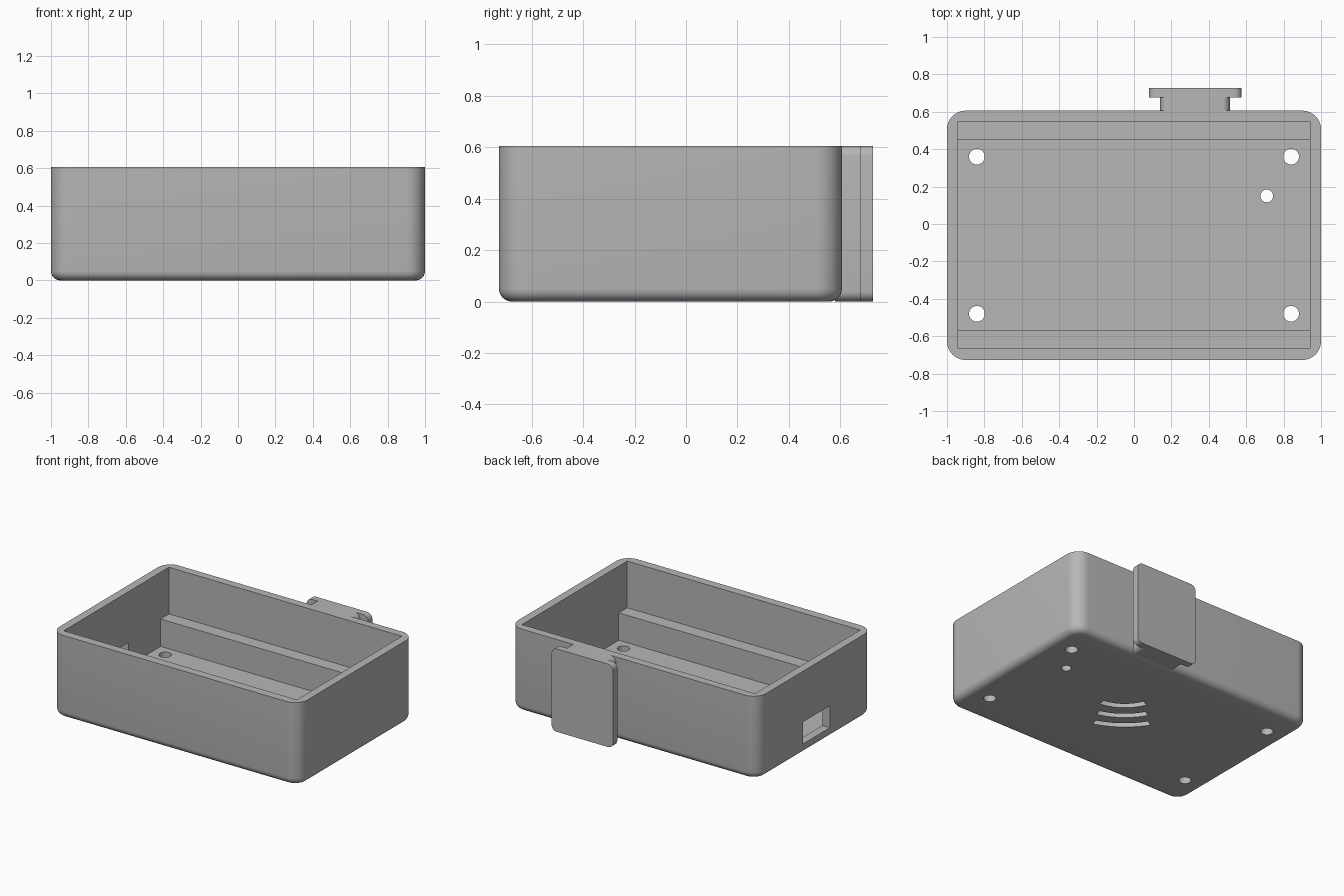
import bpy, bmesh, math
from mathutils import Vector

cube = bpy.data.objects.get("Cube")
if cube:
    bpy.data.objects.remove(cube, do_unlink=True)

HEIGHT, FLOOR = 0.605, 0.065
FRONT, BACK = -0.727, 0.606

grey = bpy.data.materials.new("plain grey")
grey.use_nodes = True
grey.diffuse_color = (0.47, 0.47, 0.47, 1)
grey.node_tree.nodes["Principled BSDF"].inputs["Base Color"].default_value = grey.diffuse_color


def finish(bm, name):
    bmesh.ops.recalc_face_normals(bm, faces=bm.faces)
    mesh = bpy.data.meshes.new(name)
    bm.to_mesh(mesh)
    bm.free()
    mesh.materials.append(grey)
    obj = bpy.data.objects.new(name, mesh)
    bpy.context.collection.objects.link(obj)
    return obj


def block(lo, hi):
    """Axis-aligned box between two corners, as a bmesh."""
    bm = bmesh.new()
    bmesh.ops.create_cube(bm, size=1)
    for v in bm.verts:
        v.co = [l + (c + 0.5) * (h - l) for l, h, c in zip(lo, hi, v.co)]
    return bm


def along(edge, axis):
    d = edge.verts[0].co - edge.verts[1].co
    return abs(d[axis]) > 0.99 * d.length


def bevel(bm, edges, radius, segments):
    bmesh.ops.bevel(bm, geom=edges, offset=radius, segments=segments,
                    profile=0.5, affect='EDGES', clamp_overlap=True)


def prism(points, push, name):
    """Extrude a flat outline along the push vector."""
    bm = bmesh.new()
    face = bm.faces.new([bm.verts.new(p) for p in points])
    new = bmesh.ops.extrude_face_region(bm, geom=[face])["geom"]
    bmesh.ops.translate(bm, vec=push, verts=[g for g in new if isinstance(g, bmesh.types.BMVert)])
    return finish(bm, name)


def select_only(obj):
    bpy.ops.object.select_all(action='DESELECT')
    obj.select_set(True)
    bpy.context.view_layer.objects.active = obj


def cut(target, cutter):
    select_only(target)
    mod = target.modifiers.new("cut", 'BOOLEAN')
    mod.operation, mod.solver, mod.object = 'DIFFERENCE', 'EXACT', cutter
    bpy.ops.object.modifier_apply(modifier=mod.name)
    bpy.data.objects.remove(cutter, do_unlink=True)


def smooth(obj):
    select_only(obj)
    bpy.ops.object.shade_smooth_by_angle(angle=math.radians(30))


# Tray body with round upright corners and a rounded bottom rim
bm = block((-1, FRONT, 0), (1, BACK, HEIGHT))
bevel(bm, [e for e in bm.edges if along(e, 2)], 0.1, 10)
bevel(bm, [e for e in bm.edges if all(v.co.z < 0.001 for v in e.verts)], 0.05, 6)
body = finish(bm, "tray_body")

# Stepped cavity leaving a ledge along the front and back walls
LEDGE, RIM = 0.265, HEIGHT + 0.1
outline = [(-0.665, RIM), (-0.665, LEDGE), (-0.567, LEDGE), (-0.567, FLOOR),
           (0.45, FLOOR), (0.45, LEDGE), (0.547, LEDGE), (0.547, RIM)]
cut(body, prism([(-0.94, y, z) for y, z in outline], (1.88, 0, 0), "cavity_cutter"))

# Cable port through one end wall
cut(body, finish(block((-1.1, -0.23, 0.075), (-0.9, 0.08, 0.235)), "port_cutter"))

# Screw holes and one small button hole through the floor
holes = [(x, y, 0.042) for x in (-0.84, 0.84) for y in (-0.48, 0.36)]
for x, y, radius in holes + [(0.71, 0.15, 0.034)]:
    ring = [(x + radius * math.cos(a), y + radius * math.sin(a), -0.1)
            for a in (math.tau * i / 32 for i in range(32))]
    cut(body, prism(ring, (0, 0, 0.25), "hole_cutter"))

# Three curved blind grooves in the underside
centre, heading = Vector((0.276, 0.234, -0.1)), math.atan2(-0.79, -0.61)
for radius, half_length in ((0.28, 0.15), (0.41, 0.165), (0.535, 0.185)):
    spread = half_length / radius
    angles = [heading + spread * (i / 6 - 1) for i in range(13)]
    arc = [(radius - 0.025, a) for a in angles] + [(radius + 0.025, a) for a in reversed(angles)]
    points = [centre + Vector((r * math.cos(a), r * math.sin(a), 0)) for r, a in arc]
    cut(body, prism(points, (0, 0, 0.135), "groove_cutter"))
smooth(body)

# Clip on the back: a neck joined to a wider plate, both with rounded corners
for name, x0, x1, y0, y1 in (("clip_neck", 0.14, 0.512, 0.58, 0.68),
                             ("clip_plate", 0.08, 0.575, 0.677, 0.727)):
    bm = block((x0, y0, 0), (x1, y1, HEIGHT))
    bevel(bm, [e for e in bm.edges if along(e, 1)], 0.04, 6)
    smooth(finish(bm, name))
